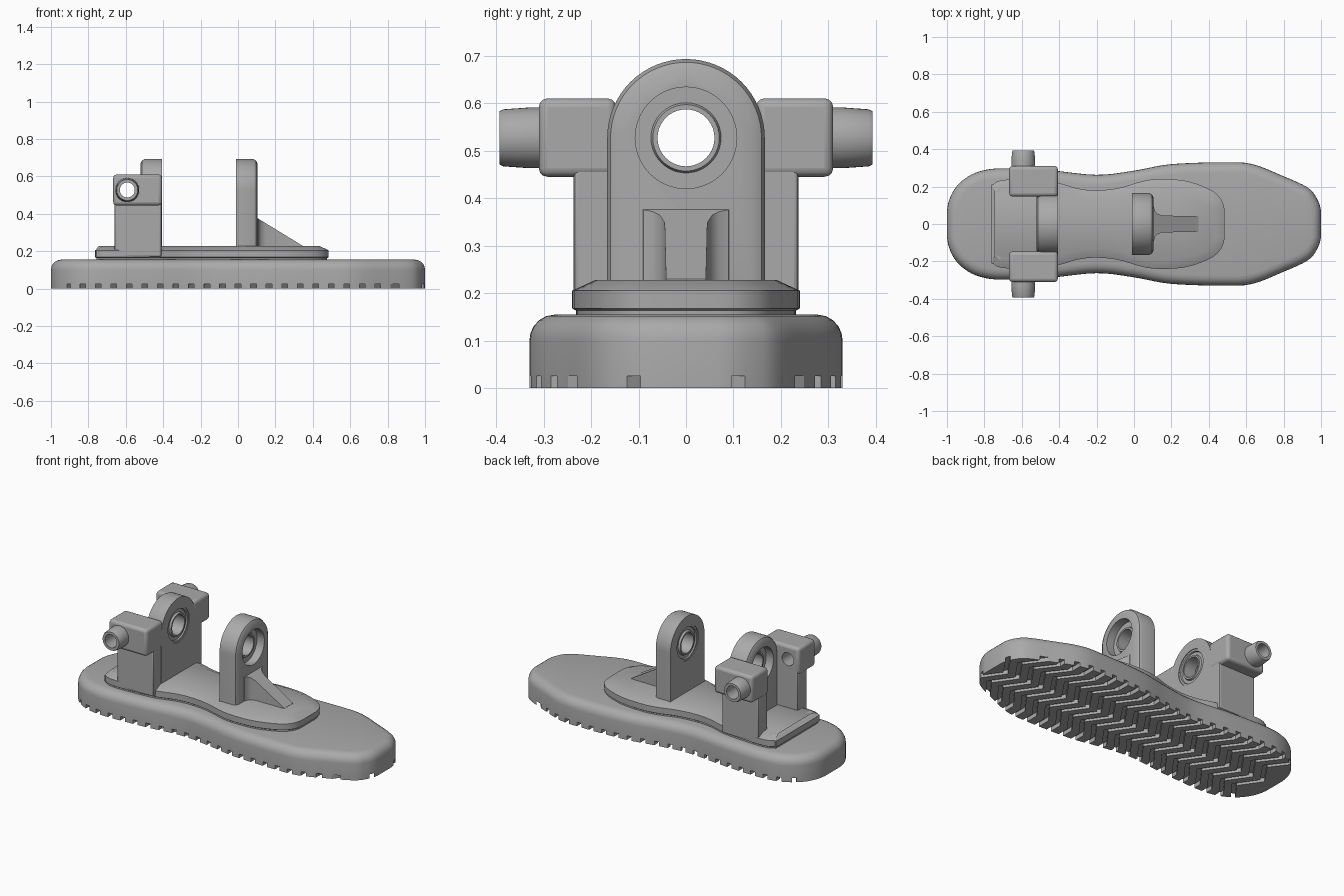
import bpy, bmesh, math
from mathutils import Vector, Matrix

if "Cube" in bpy.data.objects:
    bpy.data.objects.remove(bpy.data.objects["Cube"], do_unlink=True)

GREY = (0.4, 0.4, 0.4, 1)
grey = bpy.data.materials.new("grey_plastic")
grey.use_nodes = True
grey.diffuse_color = GREY
grey.node_tree.nodes["Principled BSDF"].inputs["Base Color"].default_value = GREY


def finish(name, bm, smooth=30):
    bmesh.ops.remove_doubles(bm, verts=bm.verts, dist=1e-5)
    bmesh.ops.recalc_face_normals(bm, faces=bm.faces)
    me = bpy.data.meshes.new(name)
    bm.to_mesh(me)
    bm.free()
    me.materials.append(grey)
    ob = bpy.data.objects.new(name, me)
    bpy.context.collection.objects.link(ob)
    shade(ob, smooth)
    return ob


def activate(ob):
    bpy.ops.object.select_all(action='DESELECT')
    ob.select_set(True)
    bpy.context.view_layer.objects.active = ob


def shade(ob, angle=30):
    activate(ob)
    bpy.ops.object.shade_smooth_by_angle(angle=math.radians(angle))


def apply(ob, mod):
    activate(ob)
    bpy.ops.object.modifier_apply(modifier=mod.name)


def cut(ob, cutter):
    mod = ob.modifiers.new("cut", 'BOOLEAN')
    mod.operation, mod.solver, mod.object = 'DIFFERENCE', 'EXACT', cutter
    apply(ob, mod)
    bpy.data.objects.remove(cutter, do_unlink=True)
    shade(ob)


def bevel(ob, width, segments=3):
    mod = ob.modifiers.new("bevel", 'BEVEL')
    mod.width, mod.segments = width, segments
    apply(ob, mod)
    shade(ob)


def loft(bm, rings):
    """Skin closed rings of equal length and cap both ends."""
    loops = [[bm.verts.new(p) for p in ring] for ring in rings]
    for a, b in zip(loops, loops[1:]):
        for i in range(len(a)):
            j = (i + 1) % len(a)
            bm.faces.new((a[i], a[j], b[j], b[i]))
    bm.faces.new(loops[0])
    bm.faces.new(loops[-1])


def outline(half, steps=5):
    """Smooth a half outline and mirror it across y = 0."""
    p = [Vector(q) for q in half]
    p = [Vector((p[0].x, -p[0].y))] + p + [Vector((p[-1].x, -p[-1].y))]
    top = []
    for a, b, c, d in zip(p, p[1:], p[2:], p[3:]):
        for k in range(steps):
            t = k / steps
            top.append(0.5 * (2 * b + (c - a) * t + (2 * a - 5 * b + 4 * c - d) * t * t
                              + (3 * b - a - 3 * c + d) * t ** 3))
    top.append(p[-2])
    return top + [Vector((q.x, -q.y)) for q in reversed(top)]


def inset_ring(pts, inset, z):
    ring = []
    for i, p in enumerate(pts):
        t = (pts[(i + 1) % len(pts)] - pts[i - 1]).normalized()
        ring.append((p.x + t.y * inset, p.y - t.x * inset, z))
    return ring


def slab(name, half, levels):
    bm = bmesh.new()
    pts = outline(half)
    loft(bm, [inset_ring(pts, i, z) for z, i in levels])
    return finish(name, bm)


def box(name, lo, hi):
    bm = bmesh.new()
    lo, hi = Vector(lo), Vector(hi)
    bmesh.ops.create_cube(bm, size=1)
    bmesh.ops.scale(bm, vec=hi - lo, verts=bm.verts)
    bmesh.ops.translate(bm, vec=(lo + hi) / 2, verts=bm.verts)
    return finish(name, bm)


def lathe(name, profile, axis, centre, closed=False, n=40):
    """Revolve (distance along axis, radius) points about the x or y axis."""
    bm = bmesh.new()
    vs = [bm.verts.new((d, r, 0)) for d, r in profile]
    pairs = list(zip(vs, vs[1:])) + ([(vs[-1], vs[0])] if closed else [])
    es = [bm.edges.new(q) for q in pairs]
    bmesh.ops.spin(bm, geom=vs + es, cent=(0, 0, 0), axis=(1, 0, 0),
                   angle=2 * math.pi, steps=n, use_duplicate=False)
    if axis == 'Y':
        bmesh.ops.rotate(bm, cent=(0, 0, 0), matrix=Matrix.Rotation(math.pi / 2, 3, 'Z'), verts=bm.verts)
    bmesh.ops.translate(bm, vec=centre, verts=bm.verts)
    return finish(name, bm)


def rod(axis, centre, radius, length):
    h = length / 2
    return lathe("bore_cutter", [(-h, 0), (-h, radius), (h, radius), (h, 0)], axis, centre)


# Sole with a rounded upper edge
sole = slab("sole", [(-1, .07), (-.975, .16), (-.92, .23), (-.83, .28), (-.7, .298), (-.45, .287),
                     (-.2, .263), (0, .285), (.2, .32), (.5, .33), (.64, .318), (.8, .255),
                     (.92, .2), (.97, .15), (1, .07)],
            [(0, 0), (.1, 0)] + [(.1 + .055 * math.sin(a), .055 * (1 - math.cos(a)))
                                 for a in (.3, .6, .9, 1.2, math.pi / 2)])

# Zigzag tread grooves
bm = bmesh.new()
zigzag = [(0, -.4), (0, -.25), (.09, -.13), (0, 0), (.09, .13), (0, .25), (0, .4)]
for i in range(23):
    x0 = -.913 + i * .083
    path = [(x0 + x - .015, y) for x, y in zigzag] + [(x0 + x + .015, y) for x, y in reversed(zigzag)]
    loft(bm, [[(x, y, z) for x, y in path] for z in (-.05, .025)])
cut(sole, finish("tread_cutter", bm))

# Mounting plate with a sloped rim
slab("mounting_plate", [(-.765, .17), (-.75, .215), (-.7, .235), (-.6, .236), (-.42, .222), (-.3, .19), (-.2, .18),
                        (-.08, .193), (.05, .23), (.15, .24), (.28, .23), (.4, .188), (.46, .14), (.485, .07)],
     [(.15, .008), (.163, .008), (.168, 0), (.205, 0), (.228, .05)])


# Bearing lugs: arch, through bore and pressed-in ring
AXIS_Z = .527


def lug(prefix, flat_x, side):
    arch = [(math.cos(a), math.sin(a)) for a in (math.pi * k / 32 for k in range(33))]

    def ring(depth, inset):
        r = .166 - inset
        pts = [(r, .17)] + [(r * c, AXIS_Z + r * s) for c, s in arch] + [(-r, .17)]
        return [(flat_x + side * depth, y, z) for y, z in pts]
    bm = bmesh.new()
    loft(bm, [ring(0, 0), ring(.09, 0), ring(.105, .007), ring(.115, .025)])
    body = finish(prefix + "_lug", bm)
    cut(body, rod('X', (flat_x, 0, AXIS_Z), .107, .4))
    profile = [(.004, .108), (.004, .095), (.012, .092), (.012, .074), (0, .07), (0, .06),
               (.075, .06), (.075, .07), (.065, .074), (.065, .108)]
    lathe(prefix + "_bearing", [(side * d, r) for d, r in profile], 'X', (flat_x, 0, AXIS_Z), closed=True)


lug("front", -.01, 1)
lug("rear", -.407, -1)

# Sloping rib that flares into the front lug
bm = bmesh.new()
rings = []
for x, w in [(.09, .1), (.106, .09), (.112, .07), (.125, .055), (.15, .045), (.345, .042)]:
    z = max(.376 - (x - .105) * .61, .225)
    rings.append([(x, -w, .2), (x, w, .2), (x, w, z), (x, -w, z)])
loft(bm, rings)
finish("front_rib", bm)

# Side posts, overhanging head blocks and hollow pivot pins
PIN_X = -.592
for name, s in (("left", 1), ("right", -1)):
    def span(a, b):
        return (a, b) if s > 0 else (-b, -a)
    y0, y1 = span(.147, .237)
    post = box(name + "_post", (-.66, y0, .17), (-.409, y1, .55))
    bevel(post, .01, 2)
    y0, y1 = span(.147, .31)
    head = box(name + "_head_block", (-.667, y0, .445), (-.407, y1, .61))
    bevel(head, .018, 3)
    for part in (post, head):
        cut(part, rod('Y', (PIN_X, s * .25, AXIS_Z), .04, .4))
    lathe(name + "_pivot_pin", [(s * d, r) for d, r in
                                [(.29, .064), (.33, .064), (.385, .06), (.393, .056), (.393, .04), (.29, .04)]],
          'Y', (PIN_X, 0, AXIS_Z), closed=True)
